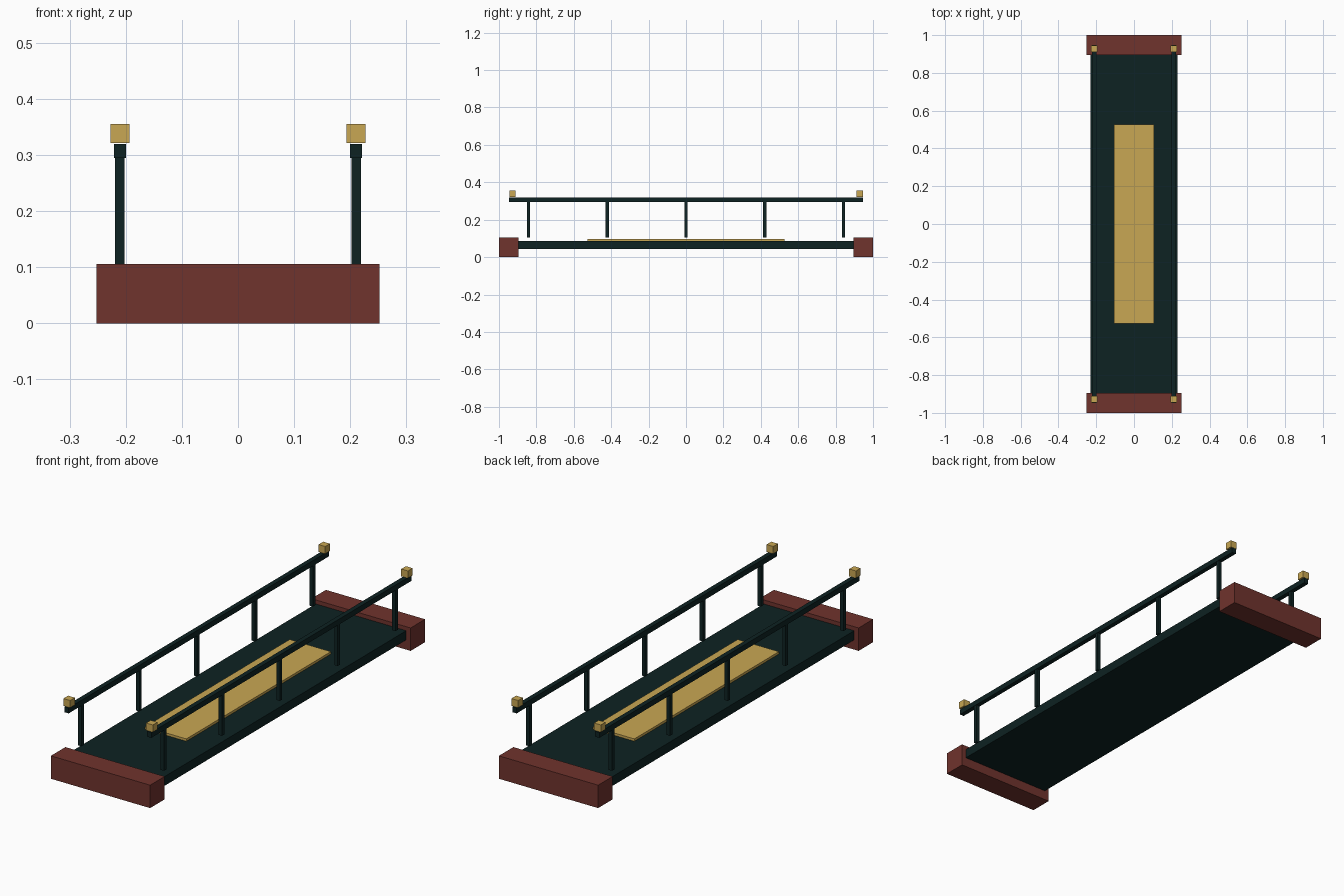
import bpy

if "Cube" in bpy.data.objects:
    bpy.data.objects.remove(bpy.data.objects["Cube"])


def material(name, rgb):
    # sRGB 0-255 to linear
    lin = [((c / 255 + 0.055) / 1.055) ** 2.4 if c > 10 else c / 255 / 12.92 for c in rgb]
    m = bpy.data.materials.new(name)
    m.diffuse_color = (*lin, 1)
    m.use_nodes = True
    m.node_tree.nodes["Principled BSDF"].inputs["Base Color"].default_value = m.diffuse_color
    return m


green = material("dark green", (13, 34, 34))
brick = material("brick red", (112, 51, 45))
gold = material("brass gold", (201, 167, 83))


def box(name, x, y, z, mat):
    """Box from (min, max) pairs on each axis."""
    spans = (x, y, z)
    bpy.ops.mesh.primitive_cube_add(size=1, location=[(a + b) / 2 for a, b in spans])
    ob = bpy.context.object
    ob.name = name
    ob.scale = [b - a for a, b in spans]
    bpy.ops.object.transform_apply(location=False, rotation=False, scale=True)
    ob.data.materials.append(mat)
    return ob


def around(c, width):
    return (c - width / 2, c + width / 2)


# Deck and central runner
box("deck", (-0.2305, 0.2305), (-0.92, 0.92), (0.0445, 0.087), green)
box("runner", (-0.105, 0.105), (-0.526, 0.526), (0.086, 0.098), gold)

# End abutments
for end, sy in (("front", -1), ("back", 1)):
    box(end + "_abutment", (-0.2526, 0.2526), around(sy * 0.9474, 0.1053), (0, 0.1055), brick)

# Railings: posts, handrail and end caps on each side
for side, sx in (("left", -1), ("right", 1)):
    x = sx * 0.2105
    box(side + "_handrail", around(x, 0.0215), (-0.947, 0.947), (0.2945, 0.3195), green)
    for i in range(-2, 3):
        box(f"{side}_post_{i + 3}", around(x, 0.017), around(i * 0.421, 0.017), (0.1055, 0.2955), green)
    for end, sy in (("front", -1), ("back", 1)):
        box(f"{side}_{end}_cap", around(x, 0.034), around(sy * 0.928, 0.034), (0.3215, 0.355), gold)
